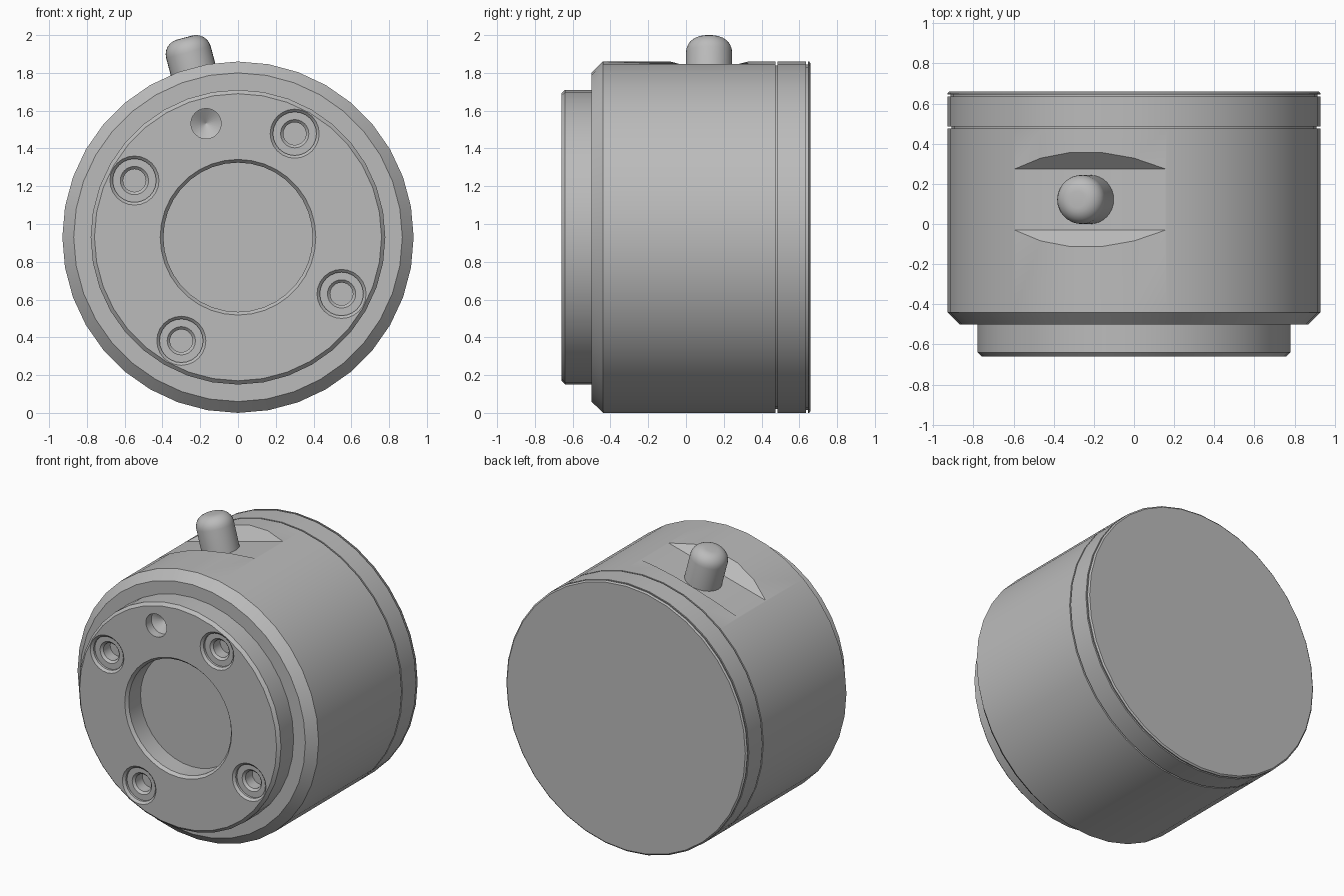
import bpy, bmesh
from math import cos, sin, pi, radians
from mathutils import Matrix

cube = bpy.data.objects.get("Cube")
if cube:
    bpy.data.objects.remove(cube)

CENTRE = 0.93       # height of the main axis, equal to the housing radius
R = 0.93
FRONT = -0.66
TILT = radians(15)

steel = bpy.data.materials.new("grey steel")
steel.use_nodes = True
steel.diffuse_color = (0.5, 0.5, 0.5, 1)
steel.node_tree.nodes["Principled BSDF"].inputs["Base Color"].default_value = steel.diffuse_color


def finish(name, bm, matrix):
    bmesh.ops.recalc_face_normals(bm, faces=bm.faces)
    mesh = bpy.data.meshes.new(name)
    bm.to_mesh(mesh)
    bm.free()
    mesh.materials.append(steel)
    ob = bpy.data.objects.new(name, mesh)
    ob.matrix_world = matrix
    bpy.context.collection.objects.link(ob)
    return ob


def lathe(name, profile, matrix, sides=36):
    """Solid of revolution about local z from (radius, height) pairs."""
    bm = bmesh.new()
    rings = [[bm.verts.new((r * cos(2 * pi * i / sides), r * sin(2 * pi * i / sides), h))
              for i in range(sides)] for r, h in profile]
    for a, b in zip(rings, rings[1:]):
        for i in range(sides):
            j = (i + 1) % sides
            bm.faces.new((a[i], a[j], b[j], b[i]))
    bm.faces.new(rings[0])
    bm.faces.new(rings[-1])
    return finish(name, bm, matrix)


def cut(target, cutters):
    bpy.context.view_layer.objects.active = target
    for c in cutters:
        mod = target.modifiers.new("cut", "BOOLEAN")
        mod.operation, mod.solver, mod.object = "DIFFERENCE", "EXACT", c
        bpy.ops.object.modifier_apply(modifier=mod.name)
        bpy.data.objects.remove(c)


def along_y(x, y, z):
    return Matrix.Translation((x, y, z)) @ Matrix.Rotation(-pi / 2, 4, "X")


axis = along_y(0, 0, CENTRE)

# Main round parts
flange = lathe("mounting_flange", [(0.76, FRONT), (0.78, -0.64), (0.78, -0.49)], axis)
housing = lathe("housing", [(0.87, -0.50), (R, -0.44), (R, 0.475), (0.91, 0.475), (0.91, 0.48)], axis)
end_cap = lathe("end_cap", [(0.91, 0.478), (0.91, 0.485), (R, 0.485), (R, 0.635), (0.915, 0.635),
                            (0.915, 0.645), (R, 0.645), (R, 0.652), (0.92, 0.66)], axis)

# Centre bore, four counterbored bolt holes and a dowel hole
cutters = [lathe("bore_cutter", [(0.42, -0.01), (0.412, 0), (0.395, 0.02), (0.395, 0.15)],
                 along_y(0, FRONT, CENTRE))]
PITCH = 0.625
for k in range(4):
    a = radians(61.3 + 90 * k)
    cutters.append(lathe("bolt_hole_cutter",
                         [(0.13, -0.01), (0.13, 0), (0.115, 0.015), (0.115, 0.03), (0.075, 0.03),
                          (0.06, 0.045), (0.06, 0.12)],
                         along_y(PITCH * cos(a), FRONT, CENTRE + PITCH * sin(a)), 24))
a = radians(105.7)
cutters.append(lathe("dowel_hole_cutter", [(0.08, -0.01), (0.08, 0.06), (0.002, 0.11)],
                     along_y(PITCH * cos(a), FRONT, CENTRE + PITCH * sin(a)), 24))
cut(flange, cutters)

# Milled flat with sloping sides, tilted around the main axis
tilted = Matrix.Translation((0, 0.122, CENTRE)) @ Matrix.Rotation(-TILT, 4, "Y")
bm = bmesh.new()
ends = [[bm.verts.new((x, y, z)) for y, z in
         ((-0.153, 0.845), (0.153, 0.845), (0.353, 1.045), (-0.353, 1.045))] for x in (-0.6, 0.6)]
for i in range(4):
    j = (i + 1) % 4
    bm.faces.new((ends[0][i], ends[0][j], ends[1][j], ends[1][i]))
for e in ends:
    bm.faces.new(e)
cut(housing, [finish("flat_cutter", bm, tilted)])

# Round-ended pin standing on the flat
PIN_R, PIN_TOP, FILLET = 0.122, 1.094, 0.08
pin_profile = [(PIN_R, 0.8)]
for i in range(7):
    t = pi / 2 * i / 6
    pin_profile.append((PIN_R - FILLET + FILLET * cos(t), PIN_TOP - FILLET + FILLET * sin(t)))
pin = lathe("locating_pin", pin_profile, tilted, 32)

# Smooth shading with sharp machined edges
bpy.ops.object.select_all(action="DESELECT")
for ob in (flange, housing, end_cap, pin):
    ob.select_set(True)
bpy.context.view_layer.objects.active = housing
bpy.ops.object.shade_smooth_by_angle(angle=radians(25))
